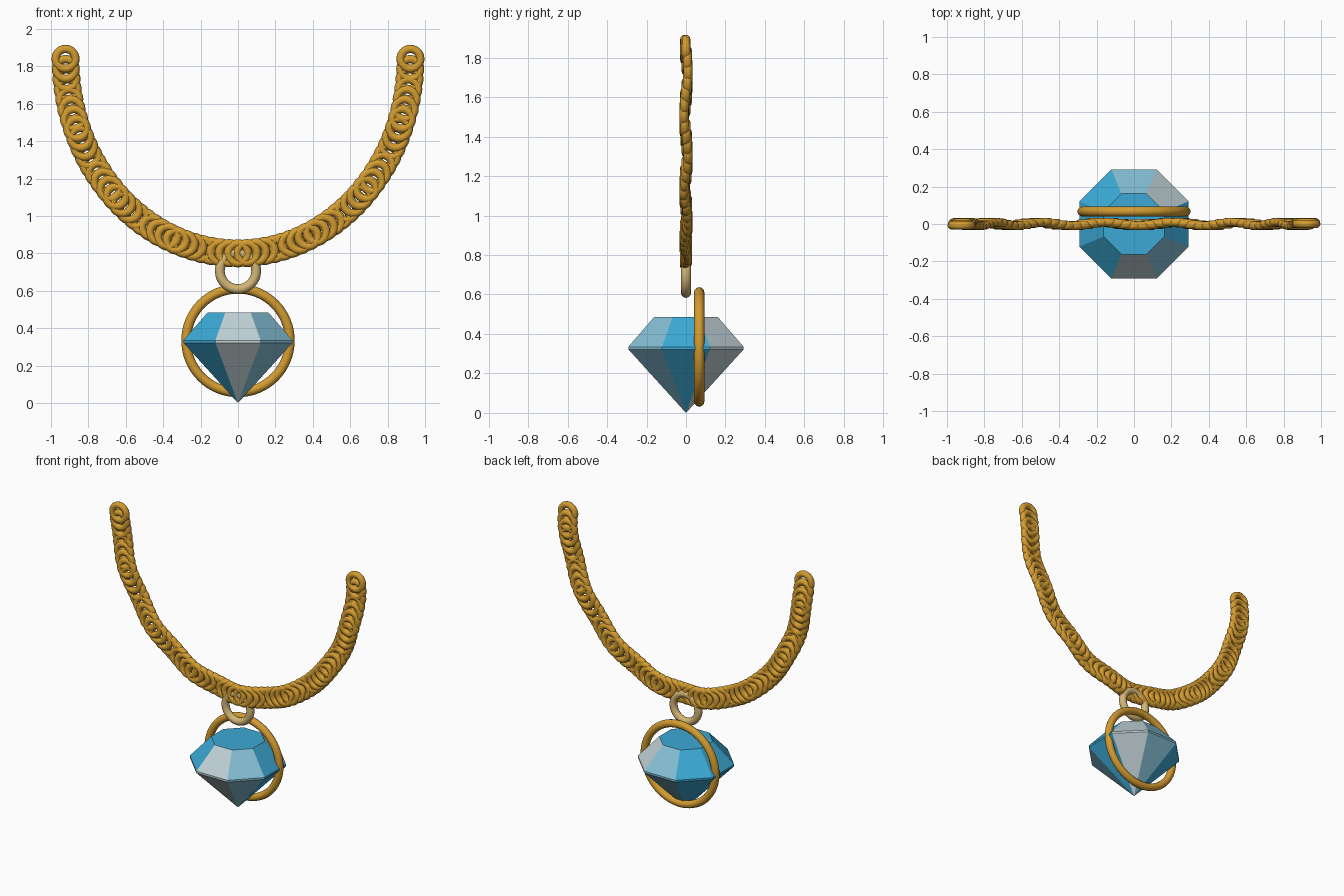
import bpy
import math

if "Cube" in bpy.data.objects:
    bpy.data.objects.remove(bpy.data.objects["Cube"])


def material(name, colour):
    mat = bpy.data.materials.new(name)
    mat.use_nodes = True
    mat.diffuse_color = (*colour, 1)
    mat.node_tree.nodes["Principled BSDF"].inputs["Base Color"].default_value = (*colour, 1)
    return mat


gold = material("gold", (0.65, 0.33, 0.03))
pale_gold = material("pale gold", (0.66, 0.47, 0.18))
blue = material("bright blue", (0.045, 0.40, 0.67))
light_blue = material("light blue", (0.23, 0.52, 0.66))
white = material("pale grey", (0.52, 0.63, 0.66))


def ring(name, location, major, minor, mat, segments=48, sides=12):
    """Upright torus whose hole faces the front."""
    bpy.ops.mesh.primitive_torus_add(
        location=location, rotation=(math.pi / 2, 0, 0),
        major_radius=major, minor_radius=minor,
        major_segments=segments, minor_segments=sides)
    obj = bpy.context.object
    obj.name = name
    obj.data.materials.append(mat)
    bpy.ops.object.shade_smooth()
    return obj


# Chain: overlapping links along a half ellipse, weaving back and forth
LINKS = 60
first = ring("chain_link", (0, 0, 0), 0.053, 0.022, gold, 28, 12)
for i in range(LINKS + 1):
    t = math.pi * i / LINKS
    link = first if i == 0 else first.copy()
    if i:
        bpy.context.collection.objects.link(link)
    link.name = f"chain_link_{i}"
    link.location = (0.922 * math.cos(t), 0.01 * math.sin(0.8 * i),
                     1.84 - 1.04 * math.sin(t))

# Connecting ring and the large hoop behind the gem
ring("connecting_ring", (0, 0, 0.706), 0.097, 0.026, pale_gold)
ring("gem_hoop", (0, 0.067, 0.334), 0.277, 0.026, gold, 64)

# Gem: eight-sided point, girdle, crown and flat table
SIDES = 8
flat_to_corner = 1 / math.cos(math.pi / SIDES)
levels = [(0.292, 0.322), (0.292, 0.335), (0.162, 0.485)]
verts = [(0, 0, 0)]
for radius, z in levels:
    for k in range(SIDES):
        a = math.tau * (k - 0.5) / SIDES
        r = radius * flat_to_corner
        verts.append((r * math.cos(a), r * math.sin(a), z))

# Facet colours counter-clockwise from the +x side
pattern = [0, 2, 1, 0, 0, 0, 2, 1]
faces, slots = [], []
for k in range(SIDES):
    n = (k + 1) % SIDES
    faces.append((0, 1 + n, 1 + k))
    slots.append(pattern[k])
    for level in range(len(levels) - 1):
        low, high = 1 + level * SIDES, 1 + (level + 1) * SIDES
        faces.append((low + k, low + n, high + n, high + k))
        slots.append(pattern[k])
top = 1 + (len(levels) - 1) * SIDES
faces.append(tuple(range(top, top + SIDES)))
slots.append(0)

mesh = bpy.data.meshes.new("gem")
mesh.from_pydata(verts, [], faces)
for mat in (blue, light_blue, white):
    mesh.materials.append(mat)
for poly, slot in zip(mesh.polygons, slots):
    poly.material_index = slot
mesh.update()
gem = bpy.data.objects.new("gem", mesh)
bpy.context.collection.objects.link(gem)
